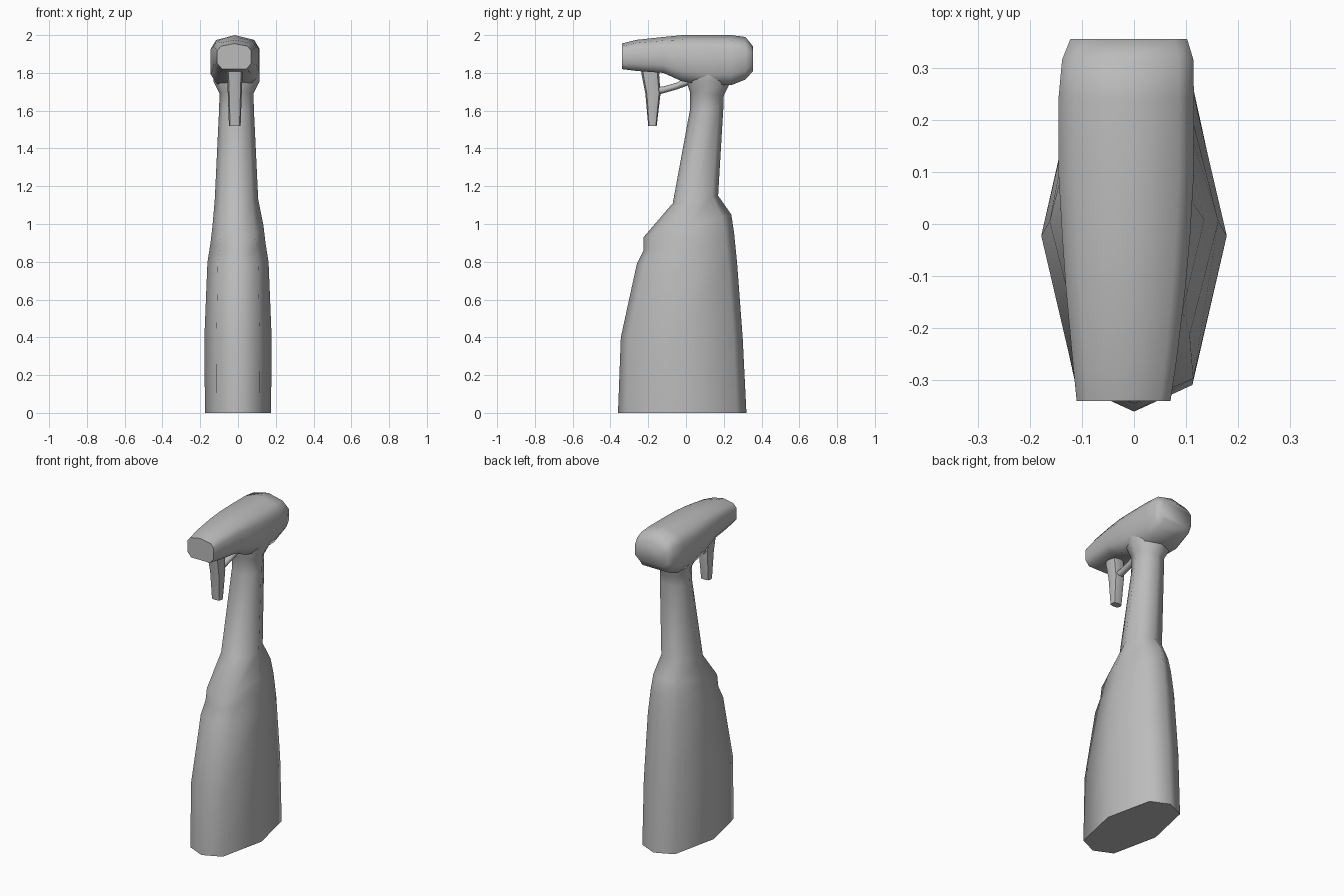
import bpy, bmesh, math

cube = bpy.data.objects.get("Cube")
if cube:
    bpy.data.objects.remove(cube, do_unlink=True)

GREY = (0.5, 0.5, 0.5, 1)
mat = bpy.data.materials.new("plain grey")
mat.use_nodes = True
mat.diffuse_color = GREY
mat.node_tree.nodes["Principled BSDF"].inputs["Base Color"].default_value = GREY


def loft(name, rings, angle=60):
    """Skin a list of equal-length point rings and cap both ends."""
    bm = bmesh.new()
    loops = [[bm.verts.new(p) for p in ring] for ring in rings]
    n = len(loops[0])
    for a, b in zip(loops, loops[1:]):
        for i in range(n):
            j = (i + 1) % n
            bm.faces.new((a[i], a[j], b[j], b[i]))
    bm.faces.new(loops[0])
    bm.faces.new(loops[-1])
    bmesh.ops.recalc_face_normals(bm, faces=bm.faces)
    mesh = bpy.data.meshes.new(name)
    bm.to_mesh(mesh)
    bm.free()
    mesh.materials.append(mat)
    obj = bpy.data.objects.new(name, mesh)
    bpy.context.collection.objects.link(obj)
    bpy.ops.object.select_all(action="DESELECT")
    obj.select_set(True)
    bpy.context.view_layer.objects.active = obj
    bpy.ops.object.shade_smooth_by_angle(angle=math.radians(angle))
    return obj


def slanted_ring(xc, half, front, back, cx, cy):
    """Eight-sided ring between a front and a back (y, z) point."""
    (yf, zf), (yb, zb) = front, back
    unit = [(0, -1), (cx, -cy), (1, 0), (cx, cy),
            (0, 1), (-cx, cy), (-1, 0), (-cx, -cy)]
    ring = []
    for u, v in unit:
        t = (v + 1) / 2
        ring.append((xc + u * half, yf + (yb - yf) * t, zf + (zb - zf) * t))
    return ring


# Bottle with shoulder and leaning neck: half width, front, back, corner shape
bottle = [
    (0.175, (-0.36, 0), (0.32, 0), 0.64, 0.85),
    (0.178, (-0.345, 0.4), (0.30, 0.4), 0.64, 0.85),
    (0.162, (-0.26, 0.79), (0.27, 0.8), 0.66, 0.82),
    (0.145, (-0.225, 0.86), (0.255, 0.95), 0.68, 0.8),
    (0.135, (-0.225, 0.93), (0.24, 1.05), 0.68, 0.78),
    (0.115, (-0.07, 1.11), (0.17, 1.15), 0.7, 0.74),
    (0.092, (0.02, 1.6), (0.198, 1.62), 0.72, 0.72),
    (0.09, (0.02, 1.7), (0.2, 1.68), 0.72, 0.72),
    (0.122, (0.0, 1.76), (0.235, 1.75), 0.74, 0.74),
    (0.122, (0.0, 1.8), (0.235, 1.8), 0.74, 0.74),
]
loft("bottle", [slanted_ring(-0.008 if f[1] > 1 else 0, h, f, b, cx, cy)
                for h, f, b, cx, cy in bottle])

# Spray head: y, bottom, top, half width, centre x
head = [
    (-0.34, 1.82, 1.955, 0.09, -0.02),
    (-0.26, 1.81, 1.975, 0.1, -0.018),
    (-0.12, 1.8, 1.99, 0.115, -0.016),
    (-0.02, 1.755, 2.0, 0.123, -0.015),
    (0.1, 1.735, 2.0, 0.13, -0.015),
    (0.24, 1.735, 2.0, 0.13, -0.015),
    (0.315, 1.765, 1.99, 0.126, -0.012),
    (0.355, 1.81, 1.94, 0.112, -0.01),
]


def head_ring(y, bottom, top, half, xc):
    h = top - bottom
    side = [(0.78, top - 0.1 * h), (1, top - 0.28 * h),
            (1, bottom + 0.22 * h), (0.72, bottom)]
    right = [(xc + u * half, y, z) for u, z in side]
    left = [(xc - u * half, y, z) for u, z in reversed(side)]
    return [(xc, y, top)] + right + left


loft("spray_head", [head_ring(*s) for s in head])

# Trigger hanging under the nozzle: z, front y, back y, half width
trigger = [(1.84, -0.24, -0.135, 0.043), (1.79, -0.235, -0.142, 0.041),
           (1.69, -0.215, -0.135, 0.037), (1.52, -0.2, -0.155, 0.031)]
loft("trigger", [slanted_ring(-0.017, h, (f, z), (b, z), 0.8, 0.8)
                 for z, f, b, h in trigger])

# Arm joining the trigger to the neck: y, z, radius
arm = [(-0.18, 1.7, 0.022), (-0.12, 1.71, 0.018),
       (-0.05, 1.73, 0.018), (0.04, 1.77, 0.026)]
loft("trigger_arm", [[(-0.017 + 1.2 * r * math.cos(a * math.pi / 4), y,
                       z + r * math.sin(a * math.pi / 4)) for a in range(8)]
                     for y, z, r in arm])
